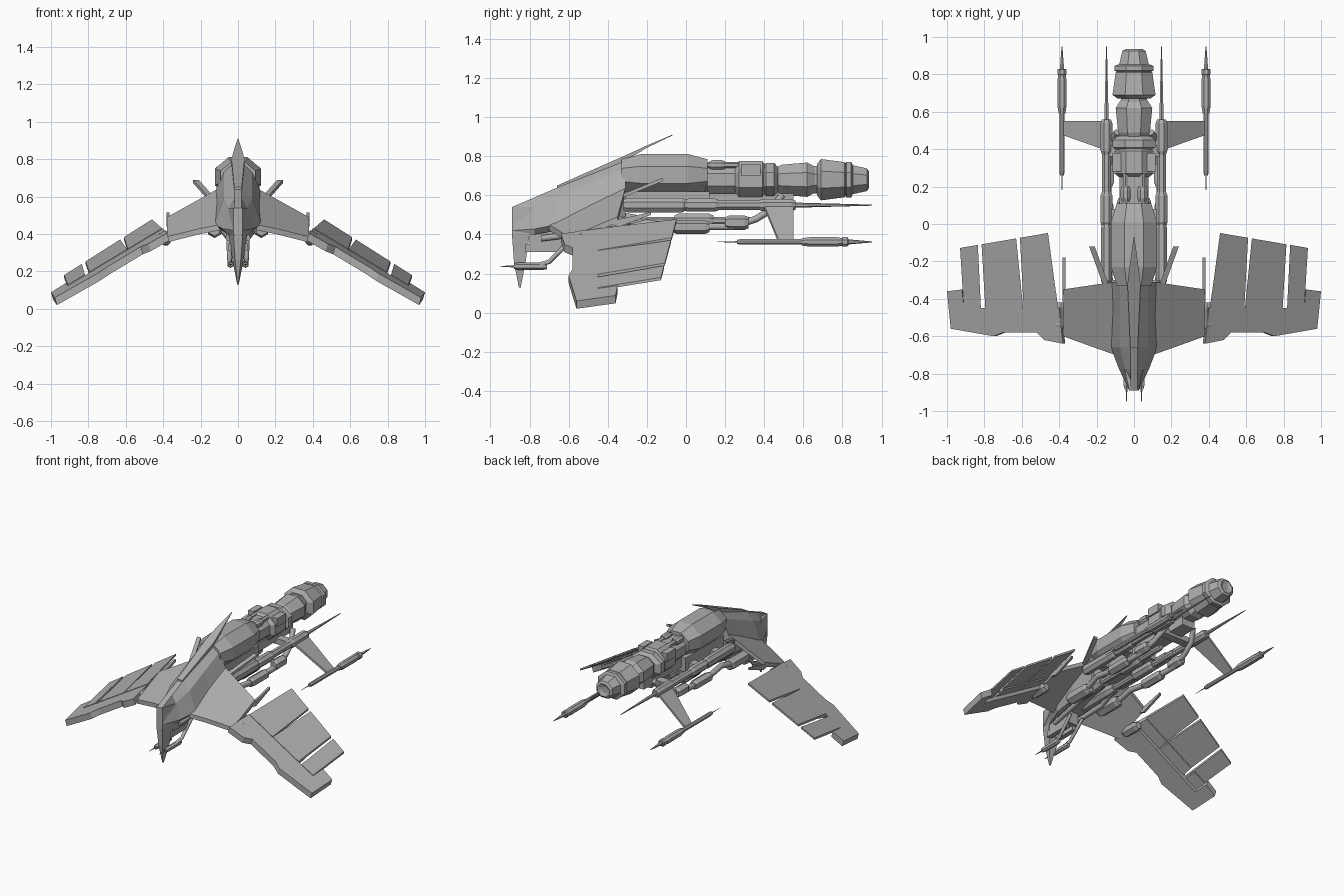
import bpy, bmesh, math
from mathutils import Vector

cube = bpy.data.objects.get("Cube")
if cube:
    bpy.data.objects.remove(cube, do_unlink=True)

GREY = (.42, .42, .42, 1)
metal = bpy.data.materials.new("hull_grey")
metal.use_nodes = True
metal.diffuse_color = GREY
metal.node_tree.nodes["Principled BSDF"].inputs["Base Color"].default_value = GREY


def place(name, data, mirror):
    """Link the part, colour it and optionally repeat it on the other side."""
    data.materials.append(metal)
    part = bpy.data.objects.new(name, data)
    bpy.context.collection.objects.link(part)
    if mirror:
        part.modifiers.new("mirror", 'MIRROR').use_mirror_merge = False


def loft(name, rings, mirror=False):
    """Skin a list of equal-length point rings and cap both ends."""
    bm = bmesh.new()
    rows = [[bm.verts.new(point) for point in ring] for ring in rings]
    count = len(rows[0])
    for near, far in zip(rows, rows[1:]):
        for i in range(count):
            j = (i + 1) % count
            bm.faces.new((near[i], near[j], far[j], far[i]))
    bm.faces.new(rows[0])
    bm.faces.new(rows[-1])
    bmesh.ops.recalc_face_normals(bm, faces=bm.faces)
    mesh = bpy.data.meshes.new(name)
    bm.to_mesh(mesh)
    bm.free()
    place(name, mesh, mirror)


def slab(name, outline, offset, mirror=True):
    """Flat plate from an outline, thickened along the offset."""
    shift = Vector(offset)
    loft(name, [outline, [Vector(point) + shift for point in outline]], mirror)


def down(thickness):
    return Vector((0, 0, -thickness))


def rectangle(y, z, width, height):
    """Centred rectangle across the model, measured down from z."""
    return [(-width, y, z), (width, y, z), (width, y, z - height), (-width, y, z - height)]


def box(name, front, back, top, height, inner, outer, mirror=True):
    outline = [(inner, front, top), (outer, front, top), (outer, back, top), (inner, back, top)]
    slab(name, outline, down(height), mirror)


def turned(name, stations, x, z, squash=1, sides=8, mirror=True):
    """Faceted body along y from (y, radius) stations."""
    corner = 1 / math.cos(math.pi / sides)
    angles = [math.tau * (i + .5) / sides for i in range(sides)]
    rings = [[(x + radius * corner * math.cos(a), y, z + radius * corner * squash * math.sin(a))
              for a in angles] for y, radius in stations]
    loft(name, rings, mirror)


def barrel(name, front, back, radius, x, z, tail=1, lip=.02, rim=.75, hollow=False, **options):
    """Drum with chamfered ends; tail scales the back radius."""
    rear = radius * tail
    stations = [(front, radius * rim), (front + lip, radius), (back - lip, rear), (back, rear * rim)]
    if hollow:
        stations.append((back - lip, rear * rim / 2))
    turned(name, stations, x, z, **options)


def needle(name, base, tip, radius, x, z):
    turned(name, [(base, radius), (tip, radius / 5)], x, z, sides=6)


def hose(name, points, radius):
    """Bent pipe, mirrored to the other side."""
    curve = bpy.data.curves.new(name, 'CURVE')
    curve.dimensions = '3D'
    curve.bevel_depth = radius
    curve.bevel_resolution = 1
    curve.use_fill_caps = True
    spline = curve.splines.new('POLY')
    spline.points.add(len(points) - 1)
    for knot, point in zip(spline.points, points):
        knot.co = (*point, 1)
    place(name, curve, True)


# Hood: five cross-sections that widen and climb toward the back
def hood_ring(t):
    y = -.89 + .58 * t
    ridge = .54 + .25 * t
    side = min(.125, .025 + .28 * t)
    half = [(.02, ridge), (side * .6, ridge - .05), (side, .42 + .2 * t * t), (side * .7, .38 + .1 * t)]
    return [(x, y, z) for x, z in half] + [(-x, y, z) for x, z in reversed(half)]


loft("hood", [hood_ring(t) for t in (0, .2, .4, .7, 1)])


# Beak hanging from the front of the hood
def beak_ring(z, front, back, width):
    return [(-width / 2, front, z), (width / 2, front, z), (width, back, z), (-width, back, z)]


loft("beak", [beak_ring(.54, front=-.89, back=-.78, width=.05),
              beak_ring(.4, front=-.89, back=-.8, width=.05),
              beak_ring(.26, front=-.88, back=-.82, width=.03),
              beak_ring(.13, front=-.855, back=-.845, width=.004)])

# Crest along the ridge, ending in a rear spike
loft("crest", [rectangle(-.66, .65, width=.02, height=.03),
               rectangle(-.32, .8, width=.035, height=.03),
               rectangle(-.2, .855, width=.02, height=.012),
               rectangle(-.07, .91, width=.002, height=.004)])

# Inner wings, tilted nose-down, with fins at root and tip
slab("inner_wing", [(.1, -.7, .45), (.2, -.665, .43), (.38, -.6, .385),
                    (.38, -.35, .49), (.11, -.31, .64)], down(.03))
slab("root_fin", [(.13, -.34, .6), (.16, -.34, .6), (.24, -.12, .69), (.21, -.12, .69)], down(.018))
slab("tip_fin", [(.366, -.42, .46), (.366, -.18, .515), (.366, -.18, .5), (.366, -.34, .44)], (.015, 0, 0))
barrel("wing_hinge", front=-.56, back=-.42, radius=.03, x=.39, z=.385, sides=6)


# Outer wings: thick spar and trailing feathers on one sloping plane
def on_wing(outline, lift=0):
    return [(x, y, .76 - .6 * x + .2 * y + lift) for x, y in outline]


SPAR_BACK = -.45
slab("wing_spar", on_wing([(.38, -.64), (.48, -.62), (.52, -.58), (.7, -.58), (.75, -.6), (.98, -.56),
                           (1, -.36), (.92, -.35), (.91, SPAR_BACK), (.4, SPAR_BACK)]), (-.012, 0, -.04))
feathers = {"inner": (.46, .61), "middle": (.63, .815), "outer": (.835, .93)}
for label, (left, right) in feathers.items():
    def trailing_edge(x):
        return .03 - .17 * x
    root_left, root_right = left - .1 * (1 - left), right - .02
    blade = [(root_left, SPAR_BACK), (left, trailing_edge(left)),
             (right, trailing_edge(right)), (root_right, SPAR_BACK)]
    slab(label + "_feather", on_wing(blade, lift=.004), down(.014))
    cuff = [(root_left, SPAR_BACK), (root_left + .01, SPAR_BACK + .08),
            (root_right, SPAR_BACK + .08), (root_right, SPAR_BACK)]
    slab(label + "_feather_cuff", on_wing(cuff), down(.02))

# Main pod and the chain of engine drums behind it
axis = dict(x=0, z=.68, mirror=False)
barrel("main_pod", front=-.33, back=.11, radius=.123, lip=.1, squash=.86, x=0, z=.705, mirror=False)
barrel("engine_neck", front=.09, back=.28, radius=.077, **axis)
barrel("middle_drum", front=.25, back=.41, radius=.105, squash=.9, **axis)
barrel("middle_collar", front=.39, back=.47, radius=.115, squash=.75, **axis)
barrel("front_booster", front=.45, back=.66, radius=.085, tail=1.15, lip=.04, squash=.9, **axis)
barrel("booster_core", front=.6, back=.75, radius=.07, **axis)
barrel("rear_booster", front=.67, back=.83, radius=.115, tail=.85, squash=.92, **axis)
barrel("nozzle_collar", front=.81, back=.855, radius=.105, lip=.01, squash=.87, **axis)
barrel("nozzle", front=.84, back=.935, radius=.08, tail=.78, lip=.01, hollow=True, squash=.93, **axis)
barrel("neck_piston", front=.12, back=.2, radius=.026, x=.045, z=.755)
barrel("neck_rod", front=.06, back=.28, radius=.014, x=.045, z=.755, sides=6)
box("engine_clamp", front=.28, back=.38, top=.76, height=.06, inner=.07, outer=.115)

# Belly keel and cross supports
box("keel", front=-.45, back=.12, top=.62, height=.1, inner=-.08, outer=.08, mirror=False)
box("rear_keel", front=.12, back=.55, top=.61, height=.06, inner=-.05, outer=.05, mirror=False)
for place_name, y in {"front": -.22, "middle": .02, "rear": .36}.items():
    box(place_name + "_brace", front=y, back=y + .06, top=.57, height=.04, inner=-.16, outer=.16, mirror=False)

# Long side cannons
rail = dict(x=.147, z=.55)
barrel("cannon_breech", front=-.32, back=0, radius=.03, squash=1.25, **rail)
barrel("cannon_jacket", front=-.01, back=.17, radius=.033, **rail)
barrel("cannon_tube", front=.15, back=.4, radius=.024, **rail)
barrel("cannon_sleeve", front=.37, back=.56, radius=.031, **rail)
needle("cannon_needle", base=.53, tip=.95, radius=.012, **rail)

# Lower barrels, hoses and their fittings
hose("lower_hose", [(.13, -.34, .42), (.14, -.2, .46), (.14, -.08, .44), (.14, .24, .44),
                    (.13, .36, .48), (.12, .44, .53), (.09, .49, .6)], radius=.02)
barrel("hose_fitting", front=-.07, back=.12, radius=.03, x=.14, z=.438, sides=6)
barrel("rear_fitting", front=.2, back=.32, radius=.032, x=.14, z=.46, sides=6)
belly = dict(x=.055, z=.47)
barrel("belly_breech", front=-.62, back=-.25, radius=.04, lip=.06, **belly)
barrel("belly_tube", front=-.28, back=.34, radius=.02, **belly)
barrel("belly_sleeve", front=-.06, back=.14, radius=.036, **belly)
hose("inner_hose", [(.05, -.74, .38), (.08, -.42, .42), (.06, -.3, .45)], radius=.018)
barrel("side_canister", front=-.5, back=-.3, radius=.036, x=.125, z=.42, sides=6)

# Chin guns and their mounts
chin = dict(x=.04, z=.237)
needle("chin_muzzle", base=-.86, tip=-.95, radius=.006, **chin)
barrel("chin_gun", front=-.88, back=-.71, radius=.016, sides=6, **chin)
hose("chin_strut", [(.04, -.77, .24), (.045, -.7, .26), (.05, -.58, .38)], radius=.013)
box("chin_block", front=-.82, back=-.64, top=.35, height=.04, inner=.015, outer=.05)
box("chin_mount", front=-.8, back=-.62, top=.43, height=.09, inner=-.045, outer=.045, mirror=False)

# Rear outriggers: swept fins carrying slim needle pods
slab("outrigger_fin", [(.14, .39, .575), (.38, .475, .37), (.38, .55, .37), (.14, .55, .575)], down(.018))
tip = dict(x=.385, z=.362)
needle("outrigger_antenna", base=.3, tip=.16, radius=.004, **tip)
barrel("outrigger_rod", front=.26, back=.62, radius=.014, **tip)
barrel("outrigger_pod", front=.59, back=.81, radius=.024, lip=.04, **tip)
barrel("outrigger_ring", front=.795, back=.83, radius=.024, lip=.005, **tip)
needle("outrigger_needle", base=.82, tip=.95, radius=.012, **tip)
